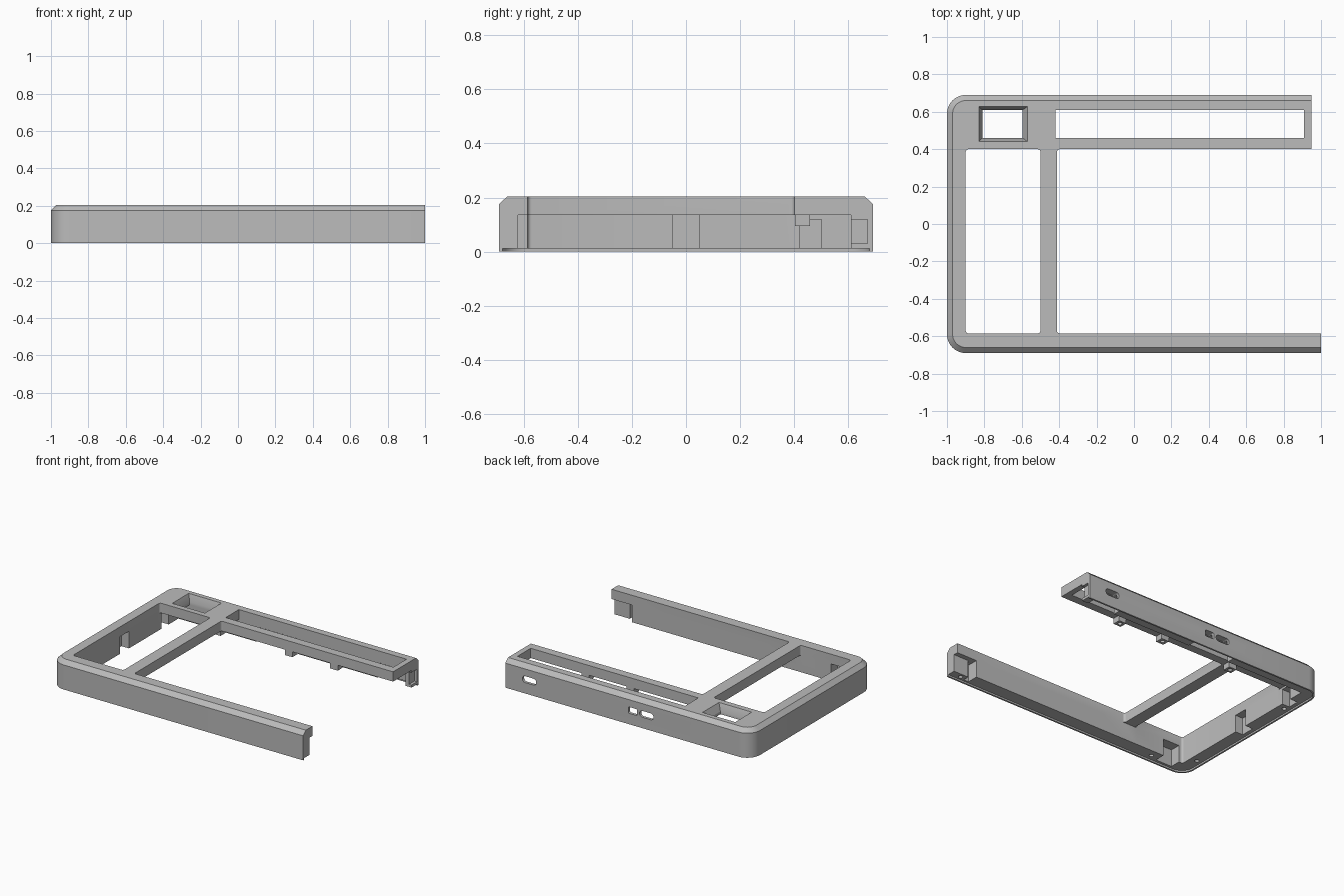
import bpy, bmesh, math
from mathutils import Vector

old = bpy.data.objects.get("Cube")
if old:
    bpy.data.objects.remove(old, do_unlink=True)

grey = bpy.data.materials.new("plain grey")
grey.use_nodes = True
grey.diffuse_color = (0.5, 0.5, 0.5, 1)
grey.node_tree.nodes["Principled BSDF"].inputs["Base Color"].default_value = (0.5, 0.5, 0.5, 1)


def outline(a0, a1, b0, b1, radii, steps=8):
    """Rectangle outline with its own radius at each corner, counter-clockwise."""
    pts = []
    corners = [(a0, b0, 1, 1, 180), (a1, b0, -1, 1, 270),
               (a1, b1, -1, -1, 0), (a0, b1, 1, -1, 90)]
    for (a, b, sa, sb, start), r in zip(corners, radii):
        if r == 0:
            pts.append((a, b))
            continue
        for i in range(steps + 1):
            t = math.radians(start + 90 * i / steps)
            pts.append((a + sa * r + r * math.cos(t), b + sb * r + r * math.sin(t)))
    return pts


def loft(name, layers, upright=False):
    """Solid through matching outlines; upright stacks them along y instead of z."""
    bm = bmesh.new()
    rings = []
    for pts, h in layers:
        rings.append([bm.verts.new((a, h, b) if upright else (a, b, h)) for a, b in pts])
    n = len(rings[0])
    for low, high in zip(rings, rings[1:]):
        for i in range(n):
            j = (i + 1) % n
            bm.faces.new((low[i], low[j], high[j], high[i]))
    bm.faces.new(list(reversed(rings[0])))
    bm.faces.new(rings[-1])
    bmesh.ops.recalc_face_normals(bm, faces=bm.faces)
    mesh = bpy.data.meshes.new(name)
    bm.to_mesh(mesh)
    bm.free()
    ob = bpy.data.objects.new(name, mesh)
    bpy.context.collection.objects.link(ob)
    mesh.materials.append(grey)
    return ob


def box(name, x0, x1, y0, y1, z0, z1, r=0):
    pts = outline(x0, x1, y0, y1, [r] * 4, 4)
    return loft(name, [(pts, z0), (pts, z1)])


def pin(name, x, y, z0, z1, r):
    return box(name, x - r, x + r, y - r, y + r, z0, z1, r * 0.999)


def combine(target, tool, operation="DIFFERENCE"):
    tool.hide_render = True
    mod = target.modifiers.new("shape", "BOOLEAN")
    mod.operation = operation
    mod.solver = "EXACT"
    mod.object = tool
    bpy.context.view_layer.objects.active = target
    bpy.ops.object.modifier_apply(modifier=mod.name)
    bpy.data.objects.remove(tool, do_unlink=True)


# Outer body: rounded on the closed end, square at the open end, chamfered top
TOP, PLATE, RIM = 0.205, 0.135, 0.012
full = outline(-1, 1, -0.69, 0.69, (0.1, 0, 0, 0.1))
inset = outline(-0.97, 1, -0.66, 0.66, (0.07, 0, 0, 0.07))
frame = loft("case_frame", [(full, 0), (full, 0.176), (inset, TOP)])

# Large openings, the space beneath the crossbar and the hollow rear
LOW, HIGH = -0.1, 0.4
cuts = [
    box("main_opening", -0.412, 1.2, -0.585, 0.4, LOW, HIGH, 0.015),
    box("side_opening", -0.9, -0.5, -0.585, 0.4, LOW, HIGH, 0.015),
    box("under_crossbar", -0.7, -0.2, -0.585, 0.39, LOW, PLATE),
    box("rear_hollow", -0.9, 1.2, 0.37, 0.61, LOW, PLATE),
    box("rear_end", 0.95, 1.2, 0.3, 0.9, LOW, HIGH),
    box("long_slot", -0.42, 0.91, 0.46, 0.61, LOW, HIGH),
]

# Window with sloping sides
wide = outline(-0.83, -0.57, 0.44, 0.627, [0] * 4)
narrow = outline(-0.81, -0.595, 0.46, 0.61, [0] * 4)
cuts.append(loft("window", [(narrow, 0.1), (narrow, 0.155), (wide, TOP), (wide, HIGH)]))

# Seat for a bottom cover
seat = outline(-0.988, 1.2, -0.678, 0.678, (0.088, 0, 0, 0.088))
cuts.append(loft("cover_seat", [(seat, LOW), (seat, RIM)]))

# Pockets in the inner walls
cuts += [
    box("front_end_pocket", 0.85, 1.2, -0.62, -0.5, LOW, PLATE),
    box("front_end_gap", 0.84, 0.88, -0.665, -0.5, LOW, PLATE),
    box("front_corner_pocket", -0.87, -0.74, -0.66, -0.5, LOW, PLATE),
    box("side_pocket", -0.96, -0.85, -0.05, 0.05, LOW, PLATE),
    box("rear_corner_pocket", -0.96, -0.85, 0.42, 0.5, LOW, 0.12),
    box("rear_end_pocket", 0.68, 0.9, 0.55, 0.67, LOW, 0.12),
    box("rear_middle_pocket", -0.28, 0.05, 0.55, 0.67, LOW, 0.12),
    box("rear_end_notch", 0.93, 1.2, 0.6, 0.67, 0.03, 0.12),
]

# Ports through the rear wall
for x, half in ((0.76, 0.055), (-0.06, 0.035), (-0.17, 0.055)):
    r = 0.022 if half > 0.04 else 0.008
    port = outline(x - half, x + half, 0.078, 0.124, [r] * 4)
    cuts.append(loft("port", [(port, 0.64), (port, 0.8)], upright=True))

# Screw holes in the underside
for x, y in ((-0.95, -0.5), (-0.95, 0.38), (-0.68, -0.635), (0.92, -0.65)):
    cuts.append(pin("screw_hole", x, y, LOW, 0.08, 0.015))

for cutter in cuts:
    combine(frame, cutter)

# Drilled bosses under the rear plate
for x in (0.48, 0.12, -0.45):
    boss = box("boss", x - 0.03, x + 0.03, 0.402, 0.458, 0.095, PLATE + 0.02)
    combine(boss, pin("boss_hole", x, 0.43, 0, 0.125, 0.015))
    combine(frame, boss, "UNION")

for ob in bpy.context.selected_objects:
    ob.select_set(False)
frame.select_set(True)
bpy.context.view_layer.objects.active = frame
bpy.ops.object.shade_smooth_by_angle(angle=math.radians(25))
